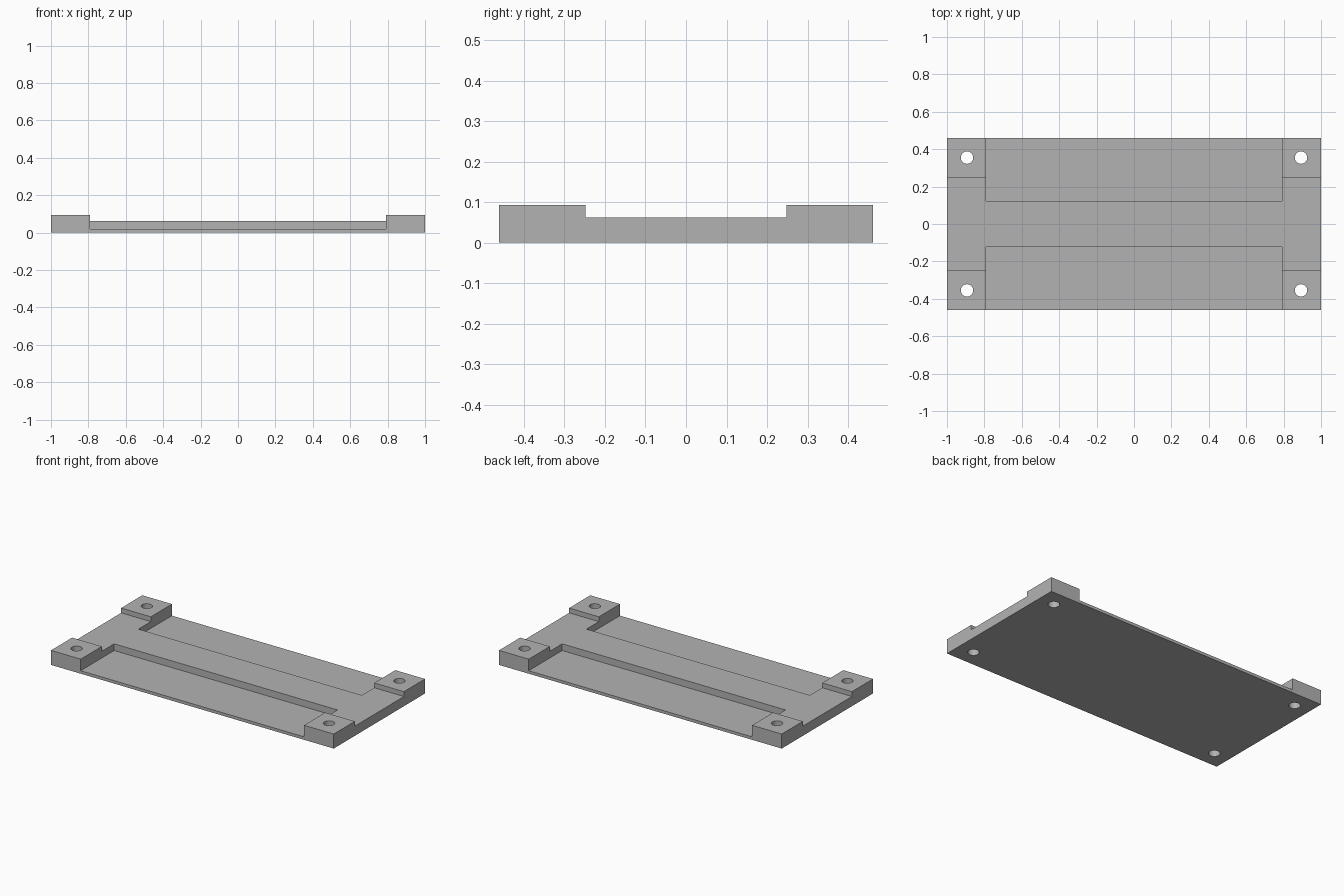
import bpy

if "Cube" in bpy.data.objects:
    bpy.data.objects.remove(bpy.data.objects["Cube"], do_unlink=True)

# Main measurements
HALF_X, HALF_Y, PAD_TOP = 1.0, 0.461, 0.093
RAIL_TOP, FLOOR_TOP = 0.062, 0.019
PAD_X, PAD_Y, RAIL_Y = 0.79, 0.248, 0.123
HOLE_X, HOLE_Y, HOLE_R = 0.893, 0.355, 0.033
OVER = 0.1  # how far cutters reach past the body

grey = bpy.data.materials.new("plain_grey")
grey.use_nodes = True
grey.diffuse_color = (0.45, 0.45, 0.45, 1)
grey.node_tree.nodes["Principled BSDF"].inputs["Base Color"].default_value = grey.diffuse_color


def box(name, low, high):
    """Box between two opposite corners."""
    middle = [(a + b) / 2 for a, b in zip(low, high)]
    bpy.ops.mesh.primitive_cube_add(size=1, location=middle)
    obj = bpy.context.object
    obj.name = name
    obj.scale = [b - a for a, b in zip(low, high)]
    bpy.ops.object.transform_apply(location=True, rotation=False, scale=True)
    return obj


def cut(body, cutter):
    """Subtract the cutter from the body, then discard it."""
    cutter.hide_render = True
    mod = body.modifiers.new(cutter.name, 'BOOLEAN')
    mod.operation = 'DIFFERENCE'
    mod.solver = 'EXACT'
    mod.object = cutter
    bpy.context.view_layer.objects.active = body
    bpy.ops.object.modifier_apply(modifier=mod.name)
    bpy.data.objects.remove(cutter, do_unlink=True)


# Solid block that the plate is milled from
plate = box("mounting_plate", (-HALF_X, -HALF_Y, 0), (HALF_X, HALF_Y, PAD_TOP))
plate.data.materials.append(grey)

# Lengthwise channel that leaves the raised corner pads
cut(plate, box("channel_cutter", (-HALF_X - OVER, -PAD_Y, RAIL_TOP),
               (HALF_X + OVER, PAD_Y, PAD_TOP + OVER)))

# Deep front and back pockets on either side of the middle rail
for side in (-1, 1):
    y_low, y_high = sorted((side * RAIL_Y, side * (HALF_Y + OVER)))
    cut(plate, box("pocket_cutter", (-PAD_X, y_low, FLOOR_TOP),
                   (PAD_X, y_high, PAD_TOP + OVER)))

# Screw hole through each corner pad
for sx in (-1, 1):
    for sy in (-1, 1):
        bpy.ops.mesh.primitive_cylinder_add(vertices=48, radius=HOLE_R, depth=1,
                                            location=(sx * HOLE_X, sy * HOLE_Y, 0))
        bpy.context.object.name = "hole_cutter"
        cut(plate, bpy.context.object)

# Smooth hole walls, crisp edges elsewhere
bpy.ops.object.select_all(action='DESELECT')
plate.select_set(True)
bpy.context.view_layer.objects.active = plate
bpy.ops.object.shade_smooth_by_angle(angle=0.5)
